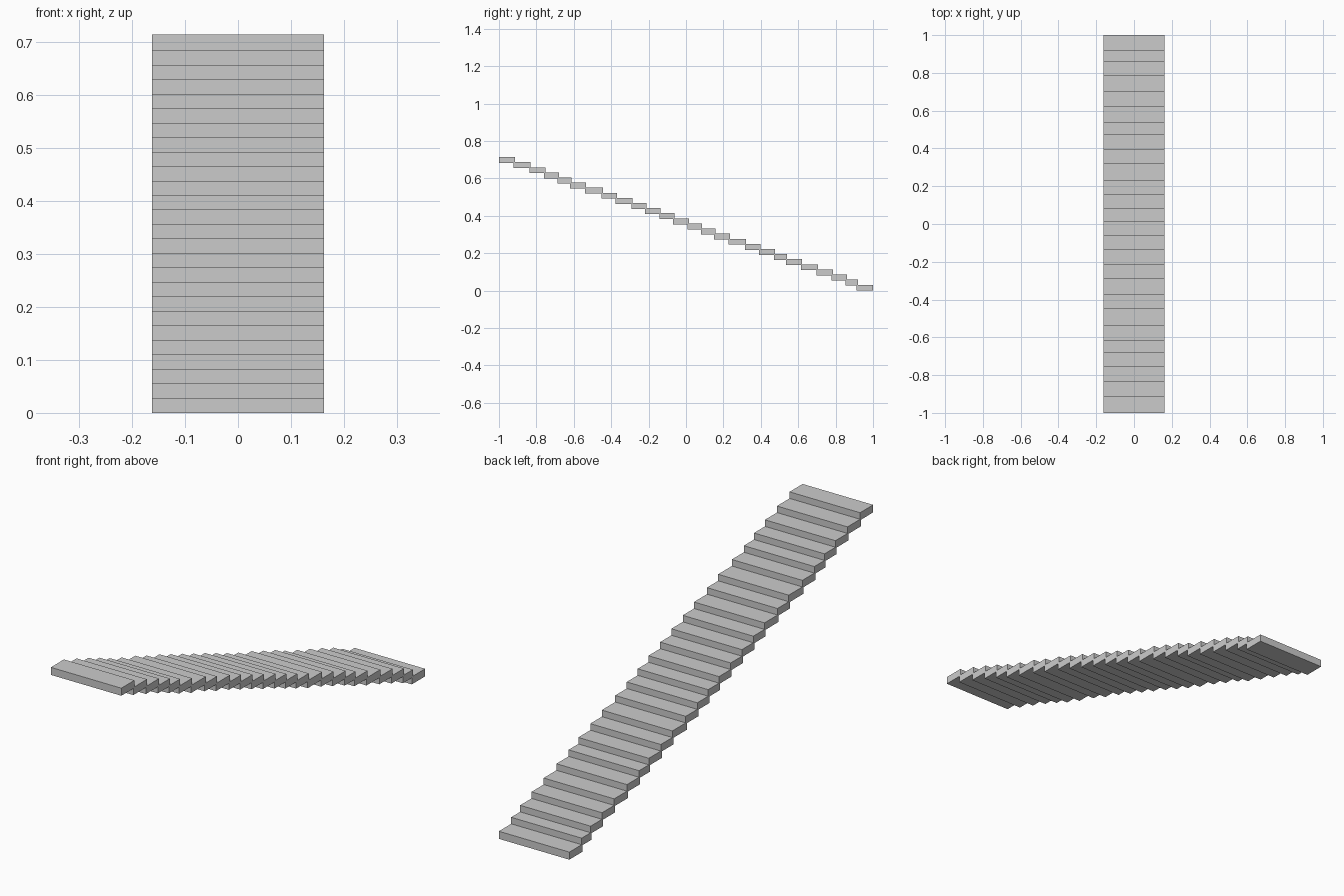
import bpy

if "Cube" in bpy.data.objects:
    bpy.data.objects.remove(bpy.data.objects["Cube"])

WIDTH = 0.325       # stair width
THICK = 0.0315      # slab thickness
TOTAL = 0.7145      # overall height
OVERLAP = 0.007     # each slab tucks slightly under the one above

# Back edge of every tread, lowest slab first; treads are slightly irregular
edges = [1.0, .919, .86, .785, .705, .621, .541, .477, .398, .322, .234, .158,
         .086, .015, -.062, -.136, -.211, -.285, -.37, -.444, -.534, -.613,
         -.68, -.752, -.831, -.914, -1.0]
count = len(edges) - 1
rise = (TOTAL - THICK) / (count - 1)


def add_slab(name, back, front, base):
    bpy.ops.mesh.primitive_cube_add(
        size=1, location=(0, (back + front) / 2, base + THICK / 2))
    slab = bpy.context.object
    slab.name = name
    slab.scale = (WIDTH, back - front, THICK)


# Stair slabs climbing toward the front
for i in range(count):
    front = edges[i + 1] - (OVERLAP if i < count - 1 else 0)
    add_slab(f"stair_step_{i + 1:02d}", edges[i], front, i * rise)
